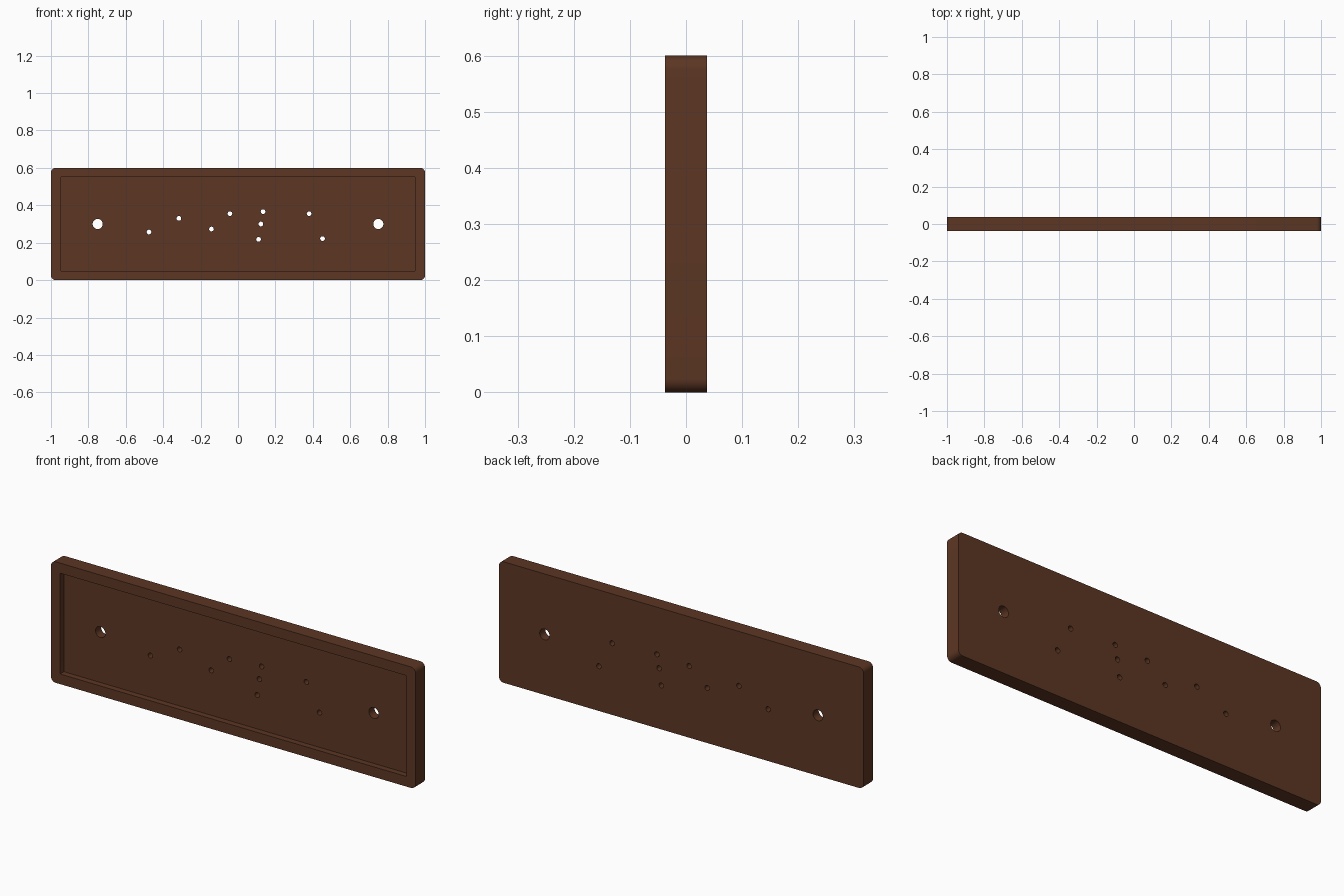
import bpy, bmesh, math
from mathutils import Matrix, Vector

cube = bpy.data.objects.get("Cube")
if cube:
    bpy.data.objects.remove(cube, do_unlink=True)

WIDTH, HEIGHT, DEPTH = 2.0, 0.6, 0.074
RIM, RECESS = 0.05, 0.03
MID = HEIGHT / 2

wood = bpy.data.materials.new("dark brown wood")
wood.use_nodes = True
colour = (0.107, 0.037, 0.017, 1)
wood.diffuse_color = colour
wood.node_tree.nodes["Principled BSDF"].inputs["Base Color"].default_value = colour


def to_object(name, bm):
    mesh = bpy.data.meshes.new(name)
    bm.to_mesh(mesh)
    bm.free()
    mesh.materials.append(wood)
    obj = bpy.data.objects.new(name, mesh)
    bpy.context.collection.objects.link(obj)
    return obj


def block(name, size, centre, radius, segments):
    """Box whose four front-to-back edges are rounded."""
    bm = bmesh.new()
    bmesh.ops.create_cube(bm, size=1, matrix=Matrix.Translation(centre) @ Matrix.Diagonal((*size, 1)))
    edges = [e for e in bm.edges
             if abs((e.verts[0].co - e.verts[1].co).normalized().y) > 0.9]
    bmesh.ops.bevel(bm, geom=edges, offset=radius, segments=segments,
                    profile=0.5, affect='EDGES')
    return to_object(name, bm)


def cut(target, cutter):
    bpy.context.view_layer.objects.active = target
    mod = target.modifiers.new(cutter.name, 'BOOLEAN')
    mod.operation = 'DIFFERENCE'
    mod.solver = 'EXACT'
    mod.object = cutter
    bpy.ops.object.modifier_apply(modifier=mod.name)
    bpy.data.objects.remove(cutter, do_unlink=True)


# Plate with rounded corners
plate = block("plate", (WIDTH, DEPTH, HEIGHT), Vector((0, 0, MID)), 0.025, 8)

# Shallow recess in the front, leaving a raised rim
recess = block("recess_cutter", (WIDTH - 2 * RIM, 2 * RECESS, HEIGHT - 2 * RIM),
               Vector((0, -DEPTH / 2, MID)), 0.004, 2)
cut(plate, recess)

# Two mounting holes and nine small holes, drilled right through
holes = [(-0.75, 0.30, 0.027), (0.75, 0.30, 0.027)]
holes += [(x, z, 0.0125) for x, z in (
    (-0.476, 0.257), (-0.316, 0.33), (-0.142, 0.273), (-0.043, 0.355),
    (0.134, 0.366), (0.122, 0.30), (0.11, 0.218), (0.38, 0.355), (0.452, 0.222))]
bm = bmesh.new()
for x, z, r in holes:
    bmesh.ops.create_cone(bm, cap_ends=True, segments=32, radius1=r, radius2=r, depth=0.3,
                          matrix=Matrix.Translation((x, 0, z)) @ Matrix.Rotation(math.pi / 2, 4, 'X'))
cut(plate, to_object("hole_cutter", bm))

# Smooth the curved walls, keep edges sharp
bpy.ops.object.select_all(action='DESELECT')
plate.select_set(True)
bpy.context.view_layer.objects.active = plate
bpy.ops.object.shade_smooth_by_angle(angle=math.radians(30))
